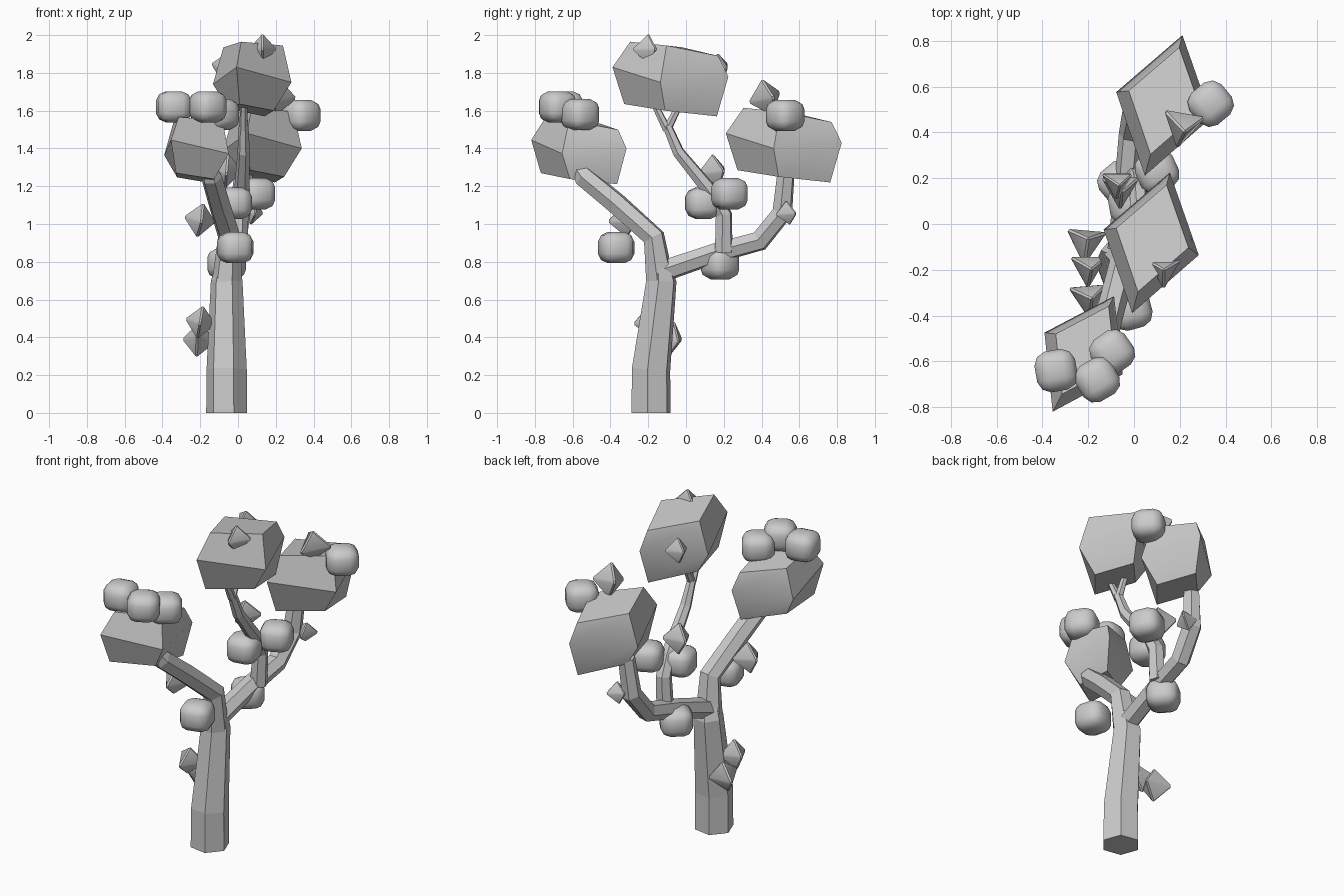
import bpy, bmesh, math
from mathutils import Vector, Matrix, Euler

if "Cube" in bpy.data.objects:
    bpy.data.objects.remove(bpy.data.objects["Cube"], do_unlink=True)


def finish(name, bm, smooth_angle=None):
    bmesh.ops.recalc_face_normals(bm, faces=bm.faces)
    mesh = bpy.data.meshes.new(name)
    bm.to_mesh(mesh)
    bm.free()
    obj = bpy.data.objects.new(name, mesh)
    bpy.context.collection.objects.link(obj)
    if smooth_angle:
        bpy.ops.object.select_all(action='DESELECT')
        obj.select_set(True)
        bpy.context.view_layer.objects.active = obj
        bpy.ops.object.shade_smooth_by_angle(angle=math.radians(smooth_angle))
    return obj


def skin_rings(bm, rings):
    for low, high in zip(rings, rings[1:]):
        n = len(low)
        for i in range(n):
            j = (i + 1) % n
            bm.faces.new((low[i], low[j], high[j], high[i]))
    bm.faces.new(rings[0][::-1])
    bm.faces.new(rings[-1])


def limb(name, path, turn=-10, sides=6):
    """Tapered tube through (point, radius) pairs."""
    pts = [Vector(p) for p, r in path]
    bm = bmesh.new()
    rings = []
    for k, (p, r) in enumerate(path):
        tangent = (pts[min(k + 1, len(pts) - 1)] - pts[max(k - 1, 0)]).normalized()
        side = Vector((1, 0, 0))
        side = (side - tangent * side.dot(tangent)).normalized()
        other = tangent.cross(side)
        angles = [math.radians(turn) + math.tau * i / sides for i in range(sides)]
        rings.append([bm.verts.new(pts[k] + r * (math.cos(a) * side + math.sin(a) * other))
                      for a in angles])
    skin_rings(bm, rings)
    return finish(name, bm)


# Trunk and main limbs
limb("trunk", [((-.06, -.185, 0), .11), ((-.06, -.185, .23), .108),
               ((-.06, -.13, .7), .085), ((-.05, -.14, .8), .06)])
limb("front_branch", [((-.06, -.135, .68), .08), ((-.045, -.17, .93), .062),
                      ((-.1, -.37, 1.11), .06), ((-.14, -.54, 1.25), .058),
                      ((-.16, -.6, 1.33), .03)])
limb("back_branch", [((-.06, -.15, .74), .06), ((-.03, .17, .85), .056),
                     ((-.01, .39, .91), .057), ((.01, .51, 1.06), .057),
                     ((.03, .53, 1.28), .048)])
limb("middle_branch", [((0, .2, .85), .05), ((.01, .2, 1.05), .046),
                       ((.02, .14, 1.16), .042), ((.03, -.04, 1.38), .033),
                       ((.03, -.1, 1.52), .026)])
for name, y in (("front_twig", -.17), ("back_twig", -.03)):
    limb(name, [((.03, -.1, 1.5), .024), ((.03, y, 1.64), .018)])


# Faceted crowns: east, north, west and south corners of bottom, middle and top rings,
# each as width, depth, heights
CROWN_RINGS = [((.55, .8, .6, .8), 0, (-.18, -.21, -.17, -.145)),
               ((1, 1, 1, 1), 0, (-.03, 0, -.04, .05)),
               ((.76, .76, .76, .76), .02, (.165, .11, .155, .185))]


def crown(name, centre, turn, size):
    bm = bmesh.new()
    rings = []
    for (e, n, w, s), shift, heights in CROWN_RINGS:
        corners = ((.215 * e, shift), (0, .315 * n + shift),
                   (-.215 * w, shift), (0, shift - .32 * s))
        rings.append([bm.verts.new((x, y, z)) for (x, y), z in zip(corners, heights)])
    skin_rings(bm, rings)
    bm.transform(Matrix.Translation(centre) @ Matrix.Rotation(math.radians(turn), 4, 'Z')
                 @ Matrix.Scale(size, 4))
    return finish(name, bm, 35)


crown("middle_crown", (.075, -.08, 1.78), -15, 1)
crown("back_crown", (.13, .52, 1.43), -15, 1)
crown("front_crown", (-.22, -.565, 1.4), -28, .9)


# Rounded leaf clumps
def clump(name, centre, turn):
    bm = bmesh.new()
    bmesh.ops.create_cube(bm, size=1)
    bmesh.ops.bevel(bm, geom=bm.edges[:], offset=.3, segments=2, profile=.45,
                    affect='EDGES')
    bm.transform(Matrix.Translation(centre) @ Matrix.Rotation(math.radians(turn), 4, 'Z')
                 @ Matrix.Diagonal((.18, .18, .165, 1)))
    return finish(name, bm, 40)


clumps = [((-.34, -.64, 1.62), 10), ((-.16, -.68, 1.62), 30), ((-.095, -.56, 1.58), 35),
          ((.335, .525, 1.575), 40), ((-.015, -.37, .875), 15), ((-.02, .09, 1.11), 10),
          ((.1, .23, 1.16), 25), ((-.06, .18, .79), 40)]
for i, (centre, turn) in enumerate(clumps):
    clump(f"leaf_clump_{i + 1}", centre, turn)


# Pointed three-sided buds
def bud(name, centre, radius, tilt):
    bm = bmesh.new()
    angles = [math.tau * k / 3 - math.pi / 2 for k in range(3)]
    ring = [bm.verts.new((math.cos(a), math.sin(a), 0)) for a in angles]
    for z in (.95, -.95):
        tip = bm.verts.new((0, 0, z))
        for k in range(3):
            bm.faces.new((ring[k], ring[(k + 1) % 3], tip))
    bmesh.ops.recalc_face_normals(bm, faces=bm.faces)
    bmesh.ops.bevel(bm, geom=bm.edges[:], offset=.08, segments=1, affect='EDGES')
    rotation = Euler([math.radians(a) for a in tilt]).to_matrix().to_4x4()
    bm.transform(Matrix.Translation(centre) @ rotation @ Matrix.Scale(radius, 4))
    return finish(name, bm, 40)


buds = [((-.2, -.32, 1.02), .105, (5, 10, 5)), ((-.2, -.19, .48), .1, (5, 10, 0)),
        ((-.21, -.08, .39), .11, (-10, 5, -5)), ((.13, -.2, 1.925), .092, (0, 0, 0)),
        ((-.075, .18, 1.83), .085, (10, 10, 0)), ((-.06, .155, 1.28), .105, (10, 5, 0)),
        ((.08, .54, 1.06), .075, (10, 10, 10)), ((.21, .43, 1.67), .115, (15, 10, -10))]
for i, (centre, radius, tilt) in enumerate(buds):
    bud(f"bud_{i + 1}", centre, radius, tilt)
